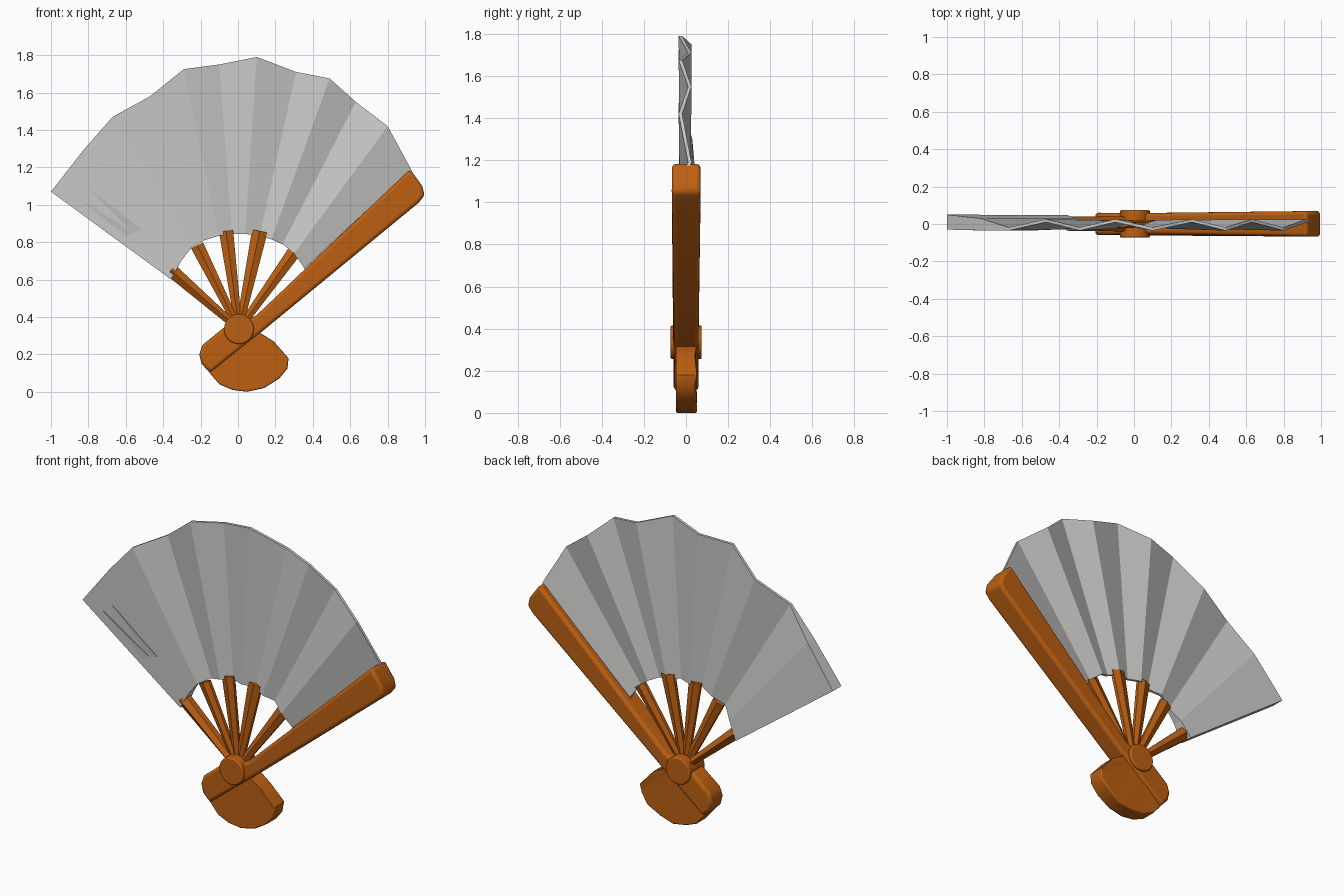
import bpy, bmesh, math
from mathutils import Vector

cube = bpy.data.objects.get("Cube")
if cube:
    bpy.data.objects.remove(cube, do_unlink=True)

PIVOT = Vector((0.005, 0.335))


def material(name, rgb):
    m = bpy.data.materials.new(name)
    m.use_nodes = True
    m.diffuse_color = (*rgb, 1)
    bsdf = m.node_tree.nodes["Principled BSDF"]
    bsdf.inputs["Base Color"].default_value = (*rgb, 1)
    bsdf.inputs["Roughness"].default_value = 0.7
    return m


WOOD = material("orange wood", (0.50, 0.115, 0.006))
PAPER = material("pale grey paper", (0.58, 0.58, 0.57))
MARK = material("grey mark", (0.50, 0.50, 0.49))


def finish(name, bm, mat, bevel=0, smooth=0):
    bmesh.ops.recalc_face_normals(bm, faces=bm.faces[:])
    me = bpy.data.meshes.new(name)
    bm.to_mesh(me)
    bm.free()
    me.materials.append(mat)
    ob = bpy.data.objects.new(name, me)
    bpy.context.collection.objects.link(ob)
    if bevel:
        mod = ob.modifiers.new("rounded edges", "BEVEL")
        mod.width, mod.segments = bevel, 3
        mod.limit_method, mod.angle_limit = "ANGLE", math.radians(50)
    if smooth:
        bpy.ops.object.select_all(action="DESELECT")
        ob.select_set(True)
        bpy.context.view_layer.objects.active = ob
        bpy.ops.object.shade_smooth_by_angle(angle=math.radians(smooth))
    return ob


def prism(name, pts, front, back, mat, bevel=0, smooth=0):
    """Outline in x, z; front and back give y as a function of x."""
    bm = bmesh.new()
    f = [bm.verts.new((x, front(x), z)) for x, z in pts]
    b = [bm.verts.new((x, back(x), z)) for x, z in pts]
    bm.faces.new(f)
    bm.faces.new(b[::-1])
    for i in range(len(pts)):
        j = (i + 1) % len(pts)
        bm.faces.new((f[i], b[i], b[j], f[j]))
    return finish(name, bm, mat, bevel, smooth)


def pleats(name, lines, mat, bevel=0, smooth=0):
    """Folded sheet; each line is inner point, outer point, front y and back y at each end."""
    bm = bmesh.new()
    rows = []
    for a, b, (fa, ba), (fb, bb) in lines:
        rows.append([bm.verts.new(c) for c in (
            (a[0], fa, a[1]), (b[0], fb, b[1]), (b[0], bb, b[1]), (a[0], ba, a[1]))])
    for r, s in zip(rows, rows[1:]):
        for i in range(4):
            j = (i + 1) % 4
            bm.faces.new((r[i], r[j], s[j], s[i]))
    bm.faces.new(rows[0])
    bm.faces.new(rows[-1][::-1])
    return finish(name, bm, mat, bevel, smooth)


def toward(p, r):
    return PIVOT + (Vector(p) - PIVOT).normalized() * r


# Pleated paper leaf: ridges and troughs alternate along the scalloped rim
rim = [(-1.0, 1.07), (-0.82, 1.30), (-0.67, 1.47), (-0.47, 1.58), (-0.29, 1.725),
       (-0.10, 1.75), (0.10, 1.79), (0.31, 1.71), (0.49, 1.675), (0.63, 1.55),
       (0.80, 1.42), (0.925, 1.19), (0.96, 1.10)]
lines = []
for i, p in enumerate(rim):
    t = i / (len(rim) - 1)
    r = 0.45 + 0.06 * min(1, 3.5 * math.sin(math.pi * t) / 2)
    outer = (-0.035, -0.018) if i % 2 == 0 else (0.010, 0.026)
    inner = (-0.025, -0.008) if i % 2 == 0 else (0.004, 0.020)
    if i == 0:
        outer, inner = (-0.030, 0.050), (-0.030, 0.048)
    elif i == 1:
        outer, inner = (-0.034, 0.030), (-0.028, 0.028)
    lines.append((toward(p, r), p, inner, outer))
pleats("paper_leaf", lines, PAPER)

# Two thin spikes marked on the end panel
for side, spike in (("upper", [(-0.80, 1.09), (-0.51, 0.865), (-0.56, 0.85)]),
                    ("lower", [(-0.86, 1.04), (-0.56, 0.85), (-0.60, 0.83)])):
    prism(side + "_spike_mark", spike, lambda x: -0.035, lambda x: -0.029, MARK)

# Tapered ribs with a raised middle fold
for n, (x, z, w) in enumerate([(-0.335, 0.63, 0.036), (-0.205, 0.755, 0.036),
                               (-0.06, 0.83, 0.038), (0.11, 0.83, 0.042),
                               (0.28, 0.72, 0.036)]):
    d = (Vector((x, z)) - PIVOT).normalized()
    side = Vector((d.y, -d.x))
    length = (Vector((x, z)) - PIVOT).length + 0.03
    depth = 0.040 if n == 0 else 0.022
    rib = []
    for s in (-1, 0, 1):
        y = depth if s == 0 else depth * 0.45
        rib.append((PIVOT + side * s * 0.018, PIVOT + d * length + side * s * w,
                    (-y, y), (-y * 0.9, y)))
    pleats(f"rib_{n + 1}", rib, WOOD)

# Guard stick that runs through the pivot into the handle end
guard = [(0.92, 1.19), (0.985, 1.10), (0.998, 1.05), (0.965, 1.01), (0.12, 0.315),
         (0.0, 0.22), (-0.15, 0.10), (-0.195, 0.15), (-0.207, 0.20), (-0.19, 0.25),
         (-0.08, 0.34), (0.02, 0.37), (0.10, 0.41)]
prism("guard_stick", guard,
      lambda x: -0.054 - 0.014 * max(x, 0) - 0.03 * max(-x, 0),
      lambda x: 0.058 + 0.012 * abs(x), WOOD, 0.018, 35)

# Fanned handle end below the pivot
tail_rim = [(-0.16, 0.11), (-0.10, 0.04), (-0.03, 0.01), (0.05, 0.0), (0.14, 0.02),
            (0.22, 0.07), (0.265, 0.125), (0.27, 0.18), (0.19, 0.27), (0.11, 0.32)]
tail = []
for i, p in enumerate(tail_rim):
    back = 0.052 if i % 2 else 0.042
    tail.append((toward(p, 0.04), p, (-0.045, 0.045), (-0.048, back)))
pleats("handle_end", tail, WOOD, 0.012, 35)

# Pivot pin
circle = [(PIVOT.x + 0.08 * math.cos(a), PIVOT.y + 0.08 * math.sin(a))
          for a in (math.tau * k / 24 for k in range(24))]
prism("pivot_pin", circle, lambda x: -0.073, lambda x: 0.074, WOOD, 0.008, 35)
